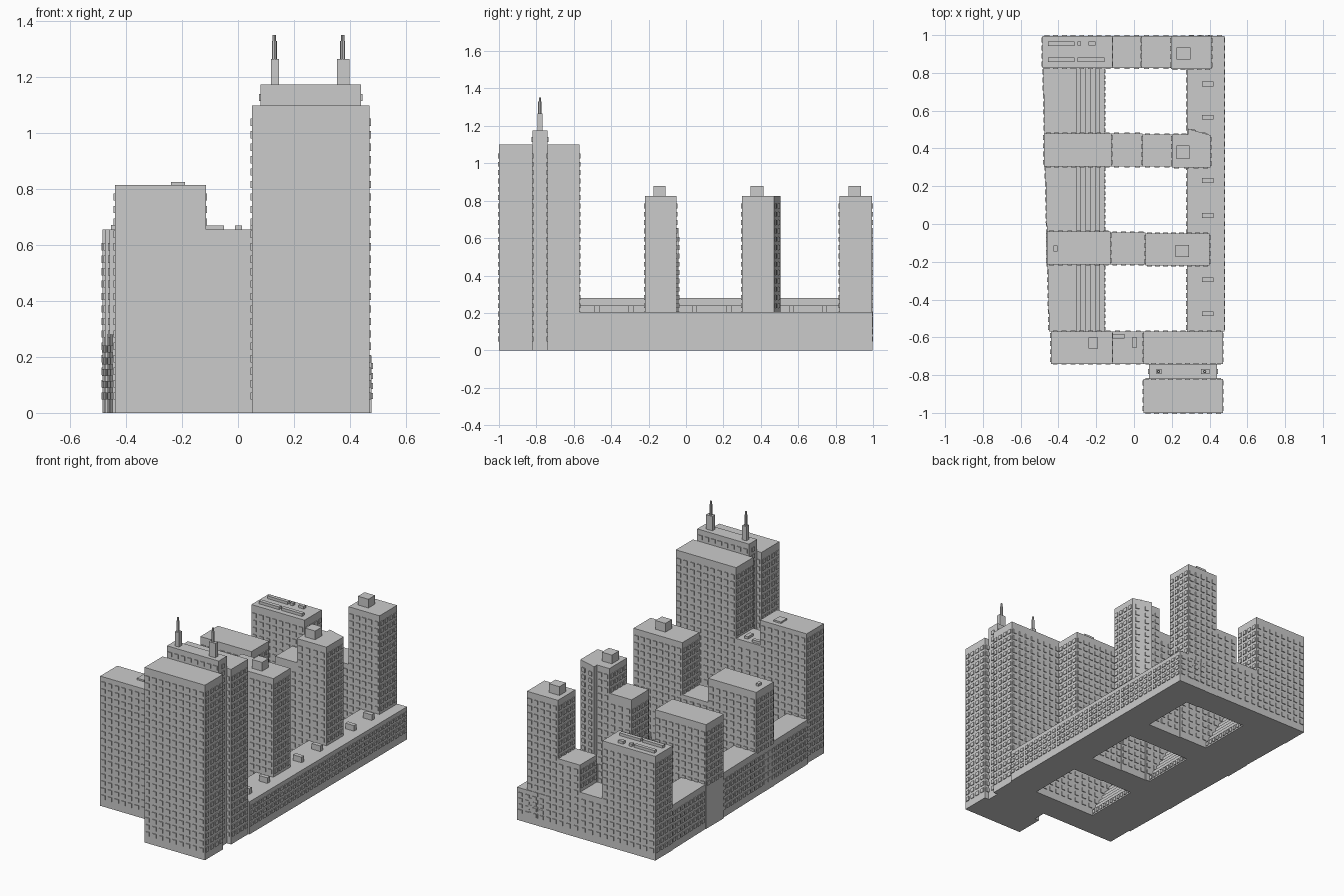
import bpy, bmesh, math
from mathutils import Vector

if "Cube" in bpy.data.objects:
    bpy.data.objects.remove(bpy.data.objects["Cube"])

blocks = []   # (name, footprint, z0, z1, pitch, column spacing, windowed)


def rect(x0, x1, y0, y1):
    return [(x0, y0), (x1, y0), (x1, y1), (x0, y1)]


def block(name, pts, z0, z1, pitch=0.0445, col=0.042, windows=True):
    blocks.append((name, pts, z0, z1, pitch, col, windows))


def inside_other(p, me):
    for i, (_, pts, z0, z1, *_r) in enumerate(blocks):
        xs, ys = [q[0] for q in pts], [q[1] for q in pts]
        if i != me and min(xs) < p.x < max(xs) and min(ys) < p.y < max(ys) and z0 < p.z < z1:
            return True
    return False


def add_prism(bm, pts, z0, z1):
    lo = [bm.verts.new((x, y, z0)) for x, y in pts]
    hi = [bm.verts.new((x, y, z1)) for x, y in pts]
    bm.faces.new(lo[::-1])
    bm.faces.new(hi)
    for i in range(len(pts)):
        j = (i + 1) % len(pts)
        bm.faces.new((lo[i], lo[j], hi[j], hi[i]))


def add_window(bm, c, d, n, w, h, depth=0.005):
    up = Vector((0, 0, 1))
    corners = [(-1, -1), (1, -1), (1, 1), (-1, 1)]
    back = [bm.verts.new(c + d * (a * w / 2) + up * (b * h / 2)) for a, b in corners]
    front = [bm.verts.new(v.co + n * depth) for v in back]
    bm.faces.new(front)
    for i in range(4):
        j = (i + 1) % 4
        bm.faces.new((back[i], back[j], front[j], front[i]))


def finish(bm, name):
    me = bpy.data.meshes.new(name)
    bm.to_mesh(me)
    bm.free()
    ob = bpy.data.objects.new(name, me)
    bpy.context.collection.objects.link(ob)


def build(i):
    name, pts, z0, z1, pitch, col, windows = blocks[i]
    bm = bmesh.new()
    add_prism(bm, pts, z0, z1)
    base = z0 + (0.06 if z1 - z0 > 0.15 else pitch / 2)
    rows = max(1, int((z1 - base - 0.01) / pitch + 0.5))
    for k in range(len(pts) if windows else 0):
        a = Vector((*pts[k], 0))
        b = Vector((*pts[(k + 1) % len(pts)], 0))
        length = (b - a).length
        d = (b - a).normalized()
        n = Vector((d.y, -d.x, 0))
        cols = int(length / col)
        for c in range(cols):
            p = a + d * (length * (c + 0.5) / cols)
            for r in range(rows):
                q = p + Vector((0, 0, base + r * pitch))
                if q.z + pitch * 0.3 < z1 and not inside_other(q + n * 0.003, i):
                    add_window(bm, q, d, n, col * 0.62, pitch * 0.58)
    finish(bm, name)


# Front twin tower with taller link
block("front_tower", rect(0.05, 0.47, -1.0, -0.82), 0, 1.10)
block("tower_link", rect(0.08, 0.44, -0.82, -0.74), 0, 1.175)
block("rear_tower", rect(0.05, 0.47, -0.74, -0.57), 0, 1.10)
block("front_row_mid", rect(-0.115, 0.05, -0.74, -0.57), 0, 0.655)
block("front_row_left", rect(-0.44, -0.115, -0.74, -0.57), 0, 0.815)

# Second row
block("second_row_left", rect(-0.46, -0.125, -0.215, -0.04), 0, 0.655)
block("second_row_mid", rect(-0.125, 0.06, -0.215, -0.045), 0, 0.50)
block("second_row_tower", rect(0.06, 0.40, -0.22, -0.05), 0, 0.825)

# Third row, tower with a slanted rear bay
block("third_row_left", rect(-0.476, -0.12, 0.305, 0.48), 0, 0.655)
block("third_row_gap", rect(-0.12, 0.045, 0.305, 0.48), 0, 0.30)
block("third_row_mid", rect(0.045, 0.20, 0.305, 0.475), 0, 0.67)
block("third_row_tower", [(0.20, 0.30), (0.405, 0.30), (0.405, 0.47), (0.285, 0.505),
                          (0.285, 0.475), (0.20, 0.475)], 0, 0.825)

# Back row
block("back_row_left", rect(-0.484, -0.115, 0.825, 0.996), 0, 0.655)
block("back_row_gap", rect(-0.115, 0.04, 0.825, 0.996), 0, 0.29)
block("back_row_mid", rect(0.04, 0.195, 0.825, 0.996), 0, 0.46)
block("back_row_tower", rect(0.195, 0.41, 0.82, 0.994), 0, 0.825)

# Podiums along both long sides
block("right_podium", rect(0.28, 0.478, -0.57, 0.996), 0, 0.205, 0.036)
block("left_podium", [(-0.305, -0.57), (-0.305, 0.825), (-0.481, 0.825), (-0.449, -0.57)],
      0, 0.28, 0.042)

# Stepped terraces facing the three courtyards
for c, (y0, y1) in enumerate([(-0.57, -0.215), (-0.04, 0.305), (0.48, 0.825)]):
    for s in range(6):
        x1 = -0.28 + 0.025 * s
        block(f"terrace_{c}_{s}", rect(x1 - 0.025, x1, y0, y1), 0, 0.24 - 0.04 * s, 0.04, 0.03)

# Plain rooftop boxes: x0, x1, y0, y1, z0, z1
roof_boxes = [
    (-0.24, -0.19, -0.66, -0.60, 0.815, 0.825),
    (-0.115, -0.05, -0.605, -0.583, 0.655, 0.67),
    (-0.01, 0.015, -0.655, -0.60, 0.655, 0.67),
    (-0.425, -0.405, -0.145, -0.115, 0.655, 0.67),
    (0.22, 0.29, -0.175, -0.11, 0.825, 0.88),
    (0.225, 0.295, 0.345, 0.415, 0.825, 0.88),
    (0.225, 0.298, 0.87, 0.935, 0.825, 0.88),
    (-0.455, -0.315, 0.943, 0.965, 0.655, 0.672),
    (-0.30, -0.28, 0.945, 0.967, 0.655, 0.672),
    (-0.24, -0.205, 0.945, 0.967, 0.655, 0.672),
    (-0.455, -0.315, 0.858, 0.882, 0.655, 0.672),
    (-0.30, -0.155, 0.858, 0.882, 0.655, 0.672),
]
for y in (-0.475, -0.295, 0.045, 0.23, 0.565, 0.742):
    roof_boxes.append((0.36, 0.42, y - 0.013, y + 0.013, 0.205, 0.24))
for i, (x0, x1, y0, y1, z0, z1) in enumerate(roof_boxes):
    block(f"roof_box_{i}", rect(x0, x1, y0, y1), z0, z1, windows=False)

for i in range(len(blocks)):
    build(i)

# Two stepped masts on the tower link
for x, w in ((0.132, 0.028), (0.376, 0.045)):
    bm = bmesh.new()
    add_prism(bm, rect(x - w / 2, x + w / 2, -0.795, -0.767), 1.175, 1.265)
    for r, z0, z1 in ((0.009, 1.265, 1.33), (0.006, 1.33, 1.352)):
        ring = [(x - 0.002 + r * math.cos(t * math.pi / 4), -0.781 + r * math.sin(t * math.pi / 4))
                for t in range(8)]
        add_prism(bm, ring, z0, z1)
    finish(bm, "mast")
